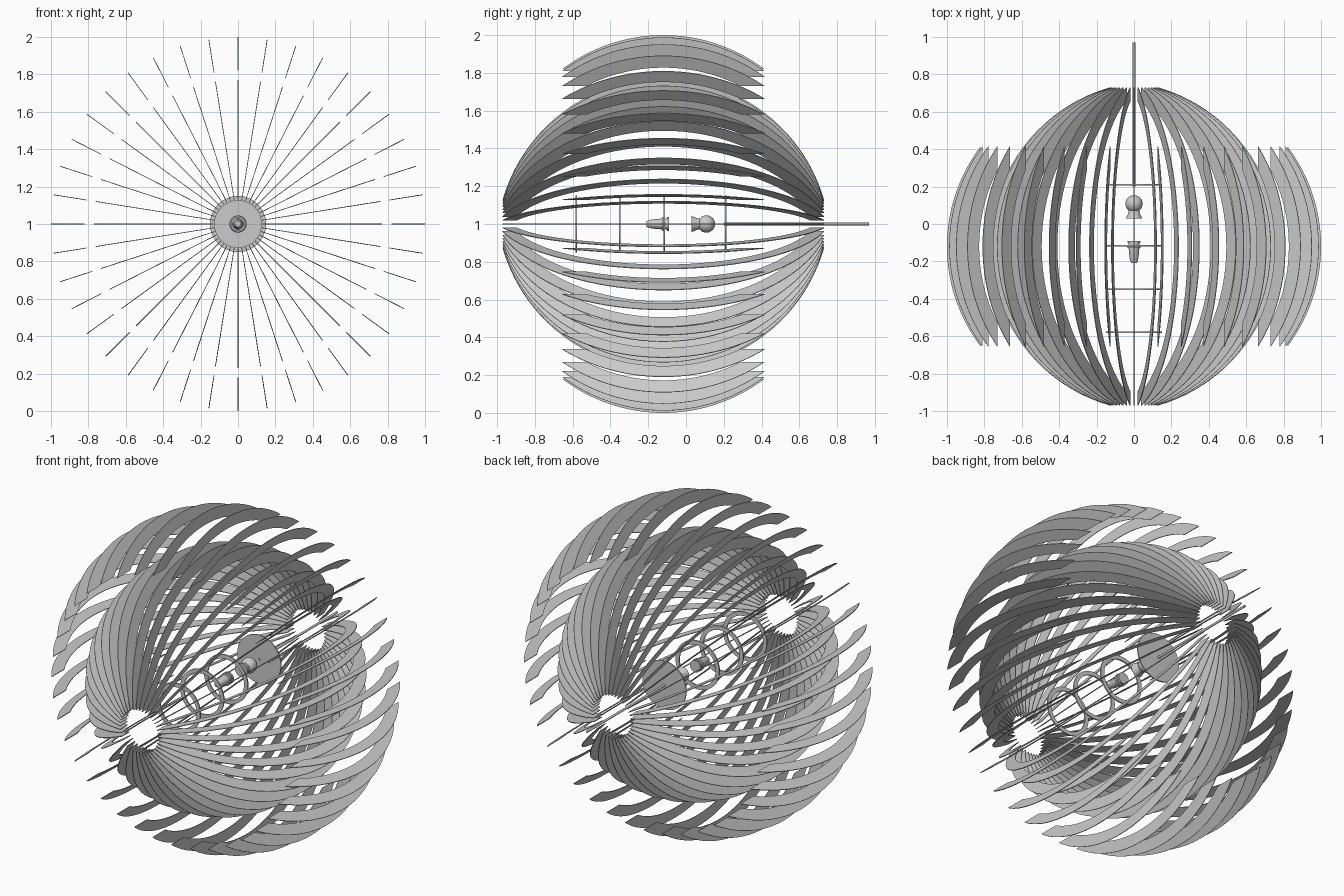
import bpy, bmesh, math
from mathutils import Matrix, Vector

cube = bpy.data.objects.get("Cube")
if cube:
    bpy.data.objects.remove(cube)

MID_Y = -0.12                      # middle of the shade along its axis
AXIS = Vector((0, 0, 1))           # the axis runs along y at this height
COUNT = 40

grey = bpy.data.materials.new("satin grey")
grey.use_nodes = True
GREY = (0.6, 0.6, 0.6, 1)
grey.diffuse_color = GREY
grey.node_tree.nodes["Principled BSDF"].inputs["Base Color"].default_value = GREY


def add_object(name, bm):
    bmesh.ops.recalc_face_normals(bm, faces=bm.faces)
    mesh = bpy.data.meshes.new(name)
    bm.to_mesh(mesh)
    bm.free()
    mesh.materials.append(grey)
    obj = bpy.data.objects.new(name, mesh)
    bpy.context.collection.objects.link(obj)
    return obj


def radial_strips(name, peak, width, end_radius, steps=40, radius=0.885, thick=0.004):
    """Curved flat strips standing radially round the axis, cut level at the ends."""
    bm = bmesh.new()
    centre = peak - radius
    rims = [(r, math.acos((end_radius - centre) / r)) for r in (radius, radius - width)]
    for k in range(COUNT):
        spin = Matrix.Rotation(math.tau * k / COUNT, 3, 'Y')
        rows = []
        for i in range(steps + 1):
            t = 2 * i / steps - 1
            row = []
            for r, limit in rims:
                a = t * limit
                y, out = MID_Y + r * math.sin(a), centre + r * math.cos(a)
                for side in (-1, 1):
                    p = spin @ Vector((out, y, side * thick / 2))
                    row.append(bm.verts.new(p + AXIS))
            rows.append([row[j] for j in (0, 1, 3, 2)])
        for a, b in zip(rows, rows[1:]):
            for j in range(4):
                n = (j + 1) % 4
                bm.faces.new((a[j], a[n], b[n], b[j]))
        bm.faces.new(rows[0])
        bm.faces.new(rows[-1])
    return add_object(name, bm)


def lathe(name, profile, closed=False, sides=40):
    """Turn (radius, y) points round the axis."""
    bm = bmesh.new()
    verts = [bm.verts.new((r, y, 1)) for r, y in profile]
    edges = [bm.edges.new(pair) for pair in zip(verts, verts[1:])]
    if closed:
        edges.append(bm.edges.new((verts[-1], verts[0])))
    bmesh.ops.spin(bm, geom=verts + edges, cent=AXIS, axis=(0, 1, 0),
                   angle=math.tau, steps=sides, use_merge=True)
    bmesh.ops.remove_doubles(bm, verts=bm.verts, dist=1e-5)
    obj = add_object(name, bm)
    bpy.ops.object.select_all(action='DESELECT')
    obj.select_set(True)
    bpy.context.view_layer.objects.active = obj
    bpy.ops.object.shade_smooth_by_angle(angle=math.radians(35))
    return obj


# Shade: long inner slats and shorter outer fins
radial_strips("inner_slats", 0.77, 0.07, 0.13)
radial_strips("outer_fins", 1.0, 0.07, 0.82)

# Spacer rings and mounting disc
for i, y in enumerate((-0.58, -0.35, -0.115)):
    lathe(f"spacer_ring_{i + 1}", [(0.125, y - 0.004), (0.15, y - 0.004),
                                   (0.15, y + 0.004), (0.125, y + 0.004)], closed=True)
lathe("mounting_disc", [(0, 0.206), (0.15, 0.206), (0.15, 0.214), (0, 0.214)])

# Hanging rod
lathe("hanging_rod", [(0, 0.2), (0.007, 0.2), (0.007, 0.97), (0, 0.97)], sides=16)

# Bulb holder: ball with a flared collar
ball = [(0.046 * math.sin(a), 0.108 + 0.046 * math.cos(a))
        for a in (math.pi * i / 16 for i in range(17))]
lathe("holder_ball", ball)
lathe("holder_collar", [(0, 0.03), (0.043, 0.03), (0.032, 0.055), (0.026, 0.08), (0, 0.08)])

# Lamp: tapered body with two flanges
lathe("lamp_body", [(0, -0.21), (0.016, -0.208), (0.024, -0.18), (0.029, -0.125),
                    (0.038, -0.125), (0.038, -0.112), (0.03, -0.112),
                    (0.03, -0.1), (0.036, -0.1), (0.036, -0.09), (0, -0.09)])
